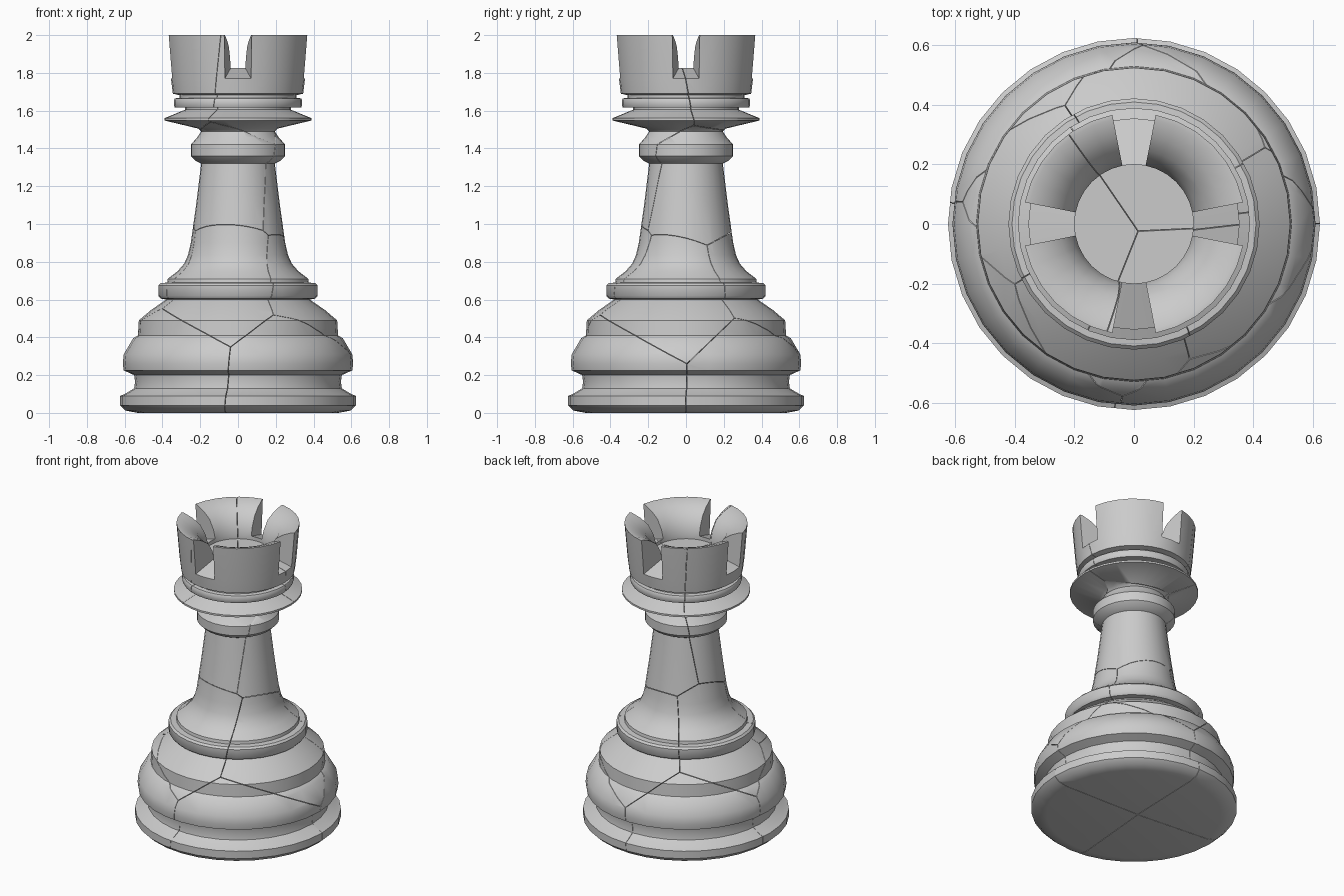
import bpy, bmesh, math
from mathutils import Vector

if "Cube" in bpy.data.objects:
    bpy.data.objects.remove(bpy.data.objects["Cube"])

SEG = 32
GAP = 0.0012   # half-width of the hairline cracks

# Outer profile (radius, height), bottom up to the notch floor
outer = [(.53, 0), (.595, .012), (.625, .04), (.625, .09), (.60, .10), (.55, .13), (.545, .165),
         (.55, .20), (.605, .225), (.61, .26), (.605, .31), (.555, .395), (.53, .41),
         (.525, .49), (.46, .545), (.38, .60), (.41, .605), (.422, .62), (.422, .675), (.41, .687),
         (.375, .69), (.372, .71), (.32, .75), (.285, .79), (.265, .835), (.25, .90),
         (.222, 1.10), (.195, 1.32), (.225, 1.335), (.25, 1.36), (.25, 1.42),
         (.215, 1.46), (.195, 1.49), (.21, 1.505), (.39, 1.548), (.39, 1.56), (.28, 1.605),
         (.28, 1.618), (.335, 1.618), (.34, 1.63), (.34, 1.655), (.335, 1.665), (.31, 1.668),
         (.31, 1.682), (.345, 1.69), (.355, 1.77)]
# Battlement profile over the top and down into the bowl
crown = [(.374, 2.0), (.358, 2.0), (.30, 1.975), (.25, 1.94), (.215, 1.88), (.20, 1.825)]
floor = [(.20, 1.80)]


def tower():
    """Turned body with four notches left open in the crown."""
    bm = bmesh.new()
    rings = []
    for r, z in outer + crown + floor:
        rings.append([bm.verts.new((r * math.cos(a), r * math.sin(a), z))
                      for a in (2 * math.pi * k / SEG for k in range(SEG))])
    lo, hi = len(outer) - 1, len(outer) + len(crown) - 1

    def quad(a, b, k):
        n = (k + 1) % SEG
        bm.faces.new((rings[a][k], rings[a][n], rings[b][n], rings[b][k]))

    for k in range(SEG):
        notch = (k + 1) % 8 < 2
        for i in range(len(rings) - 1):
            if not (notch and lo <= i < hi):
                quad(i, i + 1, k)
        if notch:
            quad(lo, hi, k)
        if k % 8 in (1, 7):      # notch side walls
            bm.faces.new([rings[i][k] for i in range(lo, hi + 1)])
    bm.faces.new(rings[0])
    bm.faces.new(rings[-1])
    # drop vertices left unused in the middle of the notches
    bmesh.ops.delete(bm, geom=[v for v in bm.verts if not v.link_faces], context='VERTS')
    bmesh.ops.recalc_face_normals(bm, faces=bm.faces)
    return bm


# Cell centres of the cracked stone
cells = [Vector(p) for p in [
    (-.38, -.28, .22), (.32, -.34, .16), (.34, .36, .14), (-.32, .38, .20),
    (-.12, -.30, .72), (.34, -.10, .62), (.10, .36, .66), (-.34, .10, .70),
    (-.06, -.10, 1.26), (.10, .06, 1.22),
    (-.24, -.06, 1.78), (.16, -.22, 1.72), (.14, .20, 1.80)]]

whole = tower()
for i, c in enumerate(cells):
    bm = whole.copy()
    for o in cells:
        if o is c or not bm.verts:
            continue
        n = (o - c).normalized()
        res = bmesh.ops.bisect_plane(bm, geom=bm.verts[:] + bm.edges[:] + bm.faces[:], dist=1e-6,
                                     plane_co=(c + o) / 2 - n * GAP, plane_no=n, clear_outer=True)
        edges = [e for e in bm.edges if e.is_boundary]
        if edges:
            bmesh.ops.holes_fill(bm, edges=edges, sides=0)
    if not bm.faces:
        continue
    bmesh.ops.recalc_face_normals(bm, faces=bm.faces)
    me = bpy.data.meshes.new("tower_fragment")
    bm.to_mesh(me)
    bm.free()
    ob = bpy.data.objects.new(f"tower_fragment_{i + 1}", me)
    bpy.context.collection.objects.link(ob)
    ob.select_set(True)
    bpy.context.view_layer.objects.active = ob
whole.free()
bpy.ops.object.shade_smooth_by_angle(angle=math.radians(40))
